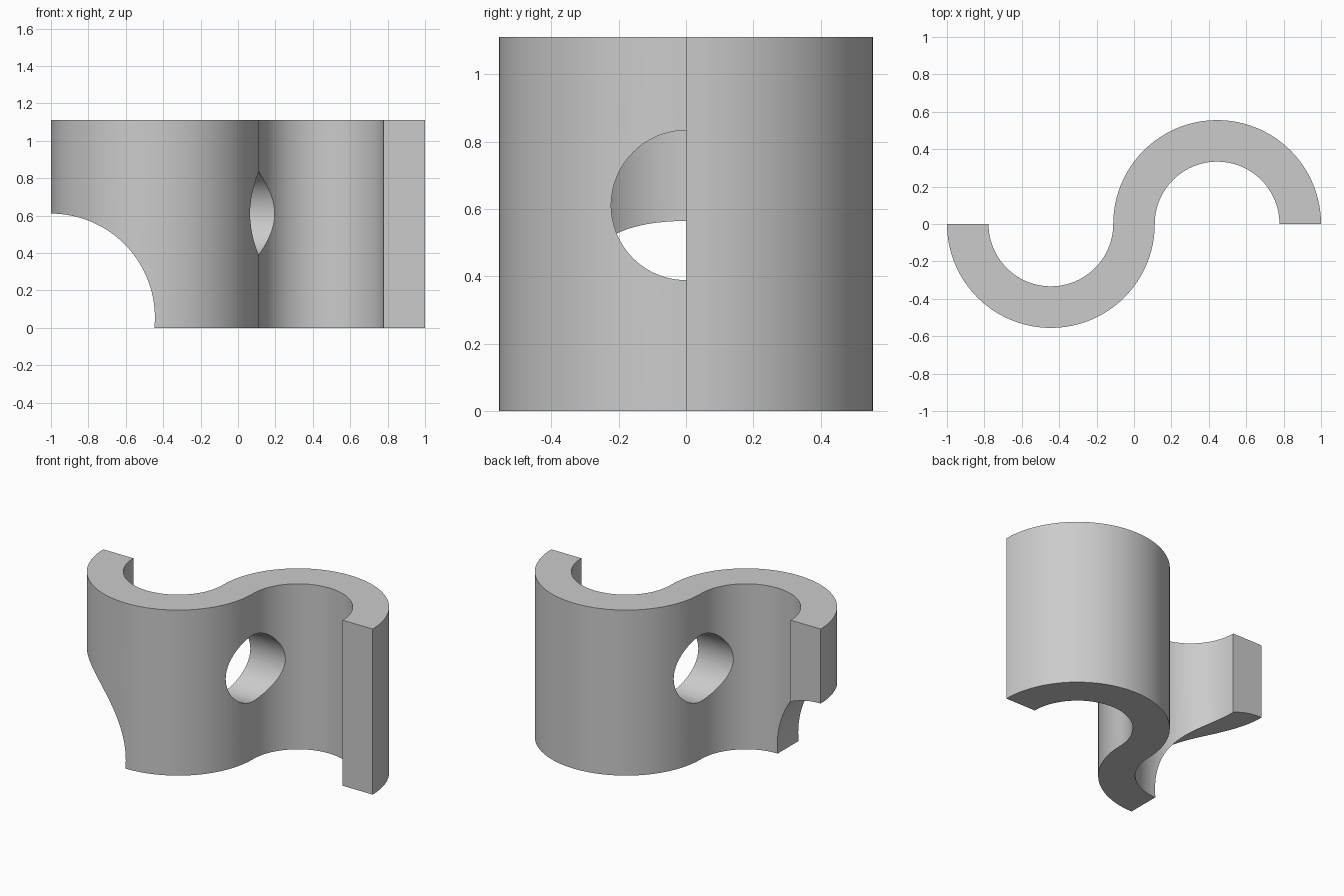
import bpy, bmesh
from math import sin, cos, pi, radians
from mathutils import Matrix

cube = bpy.data.objects.get("Cube")
if cube:
    bpy.data.objects.remove(cube, do_unlink=True)

UNIT = 1 / 9                  # the design is based on ninths
HEIGHT = 10 * UNIT
OUTER, INNER, CENTRE = 5 * UNIT, 3 * UNIT, 4 * UNIT
STEPS = 48                    # segments per half ring

grey = bpy.data.materials.new("plain grey")
grey.use_nodes = True
colour = (0.6, 0.6, 0.6, 1)
grey.diffuse_color = colour
grey.node_tree.nodes["Principled BSDF"].inputs["Base Color"].default_value = colour


def new_object(name, bm):
    bmesh.ops.recalc_face_normals(bm, faces=bm.faces)
    mesh = bpy.data.meshes.new(name)
    bm.to_mesh(mesh)
    bm.free()
    mesh.materials.append(grey)
    obj = bpy.data.objects.new(name, mesh)
    bpy.context.collection.objects.link(obj)
    return obj


def cutter(name, radius, length, axis, location):
    bm = bmesh.new()
    turn = Matrix.Rotation(pi / 2, 4, axis)
    bmesh.ops.create_cone(bm, cap_ends=True, segments=128, radius1=radius,
                          radius2=radius, depth=length,
                          matrix=Matrix.Translation(location) @ turn)
    obj = new_object(name, bm)
    obj.hide_render = True
    return obj


def arc(side, radius, start, end):
    """Half ring edge about one of the two centres."""
    angles = [start + (end - start) * i / STEPS for i in range(STEPS + 1)]
    return [(side * CENTRE + radius * cos(a), radius * sin(a)) for a in angles]


# S-shaped wall: two half rings joined end to end
front_edge = arc(-1, OUTER, pi, 2 * pi) + arc(1, INNER, pi, 0)[1:]
back_edge = arc(-1, INNER, pi, 2 * pi) + arc(1, OUTER, pi, 0)[1:]
bm = bmesh.new()
outline = [bm.verts.new((x, y, 0)) for x, y in front_edge + back_edge[::-1]]
base = bm.faces.new(outline)
top = bmesh.ops.extrude_face_region(bm, geom=[base])["geom"]
bmesh.ops.translate(bm, vec=(0, 0, HEIGHT),
                    verts=[v for v in top if isinstance(v, bmesh.types.BMVert)])
wall = new_object("curved_wall", bm)

# Round hole through the middle, and rounded bite from the lower right corner
cutters = [
    cutter("hole_cutter", 2 * UNIT, 6 * UNIT, 'Y', (0, 0, 5.5 * UNIT)),
    cutter("corner_cutter", OUTER, 2, 'X', (-1, 0, UNIT / 2)),
]
bpy.context.view_layer.objects.active = wall
for tool in cutters:
    mod = wall.modifiers.new(tool.name, 'BOOLEAN')
    mod.operation = 'DIFFERENCE'
    mod.solver = 'EXACT'
    mod.object = tool
    bpy.ops.object.modifier_apply(modifier=mod.name)
for tool in cutters:
    bpy.data.objects.remove(tool, do_unlink=True)

bpy.ops.object.select_all(action='DESELECT')
wall.select_set(True)
bpy.ops.object.shade_smooth_by_angle(angle=radians(30))
